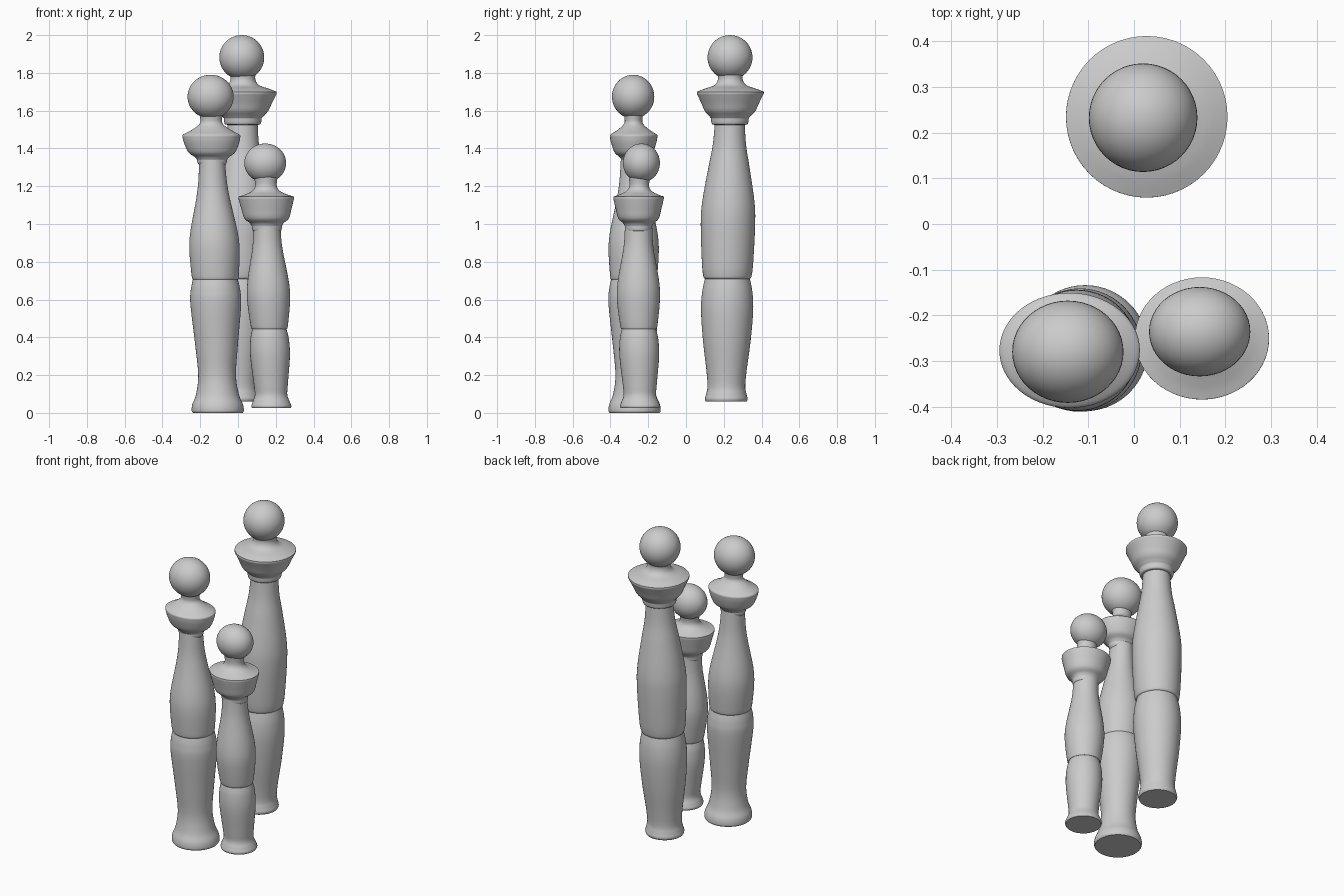
import bpy
import bmesh
from math import sin, cos, pi, radians
from mathutils import Vector

cube = bpy.data.objects.get("Cube")
if cube:
    bpy.data.objects.remove(cube)

SEGMENTS = 56

grey = bpy.data.materials.new("plain grey")
grey.use_nodes = True
colour = (0.6, 0.6, 0.6, 1)
grey.diffuse_color = colour
grey.node_tree.nodes["Principled BSDF"].inputs["Base Color"].default_value = colour


def spline(points, steps=6):
    """Smooth curve through the profile points (z, radius)."""
    pts = [Vector(p) for p in points]
    pts = [pts[0]] + pts + [pts[-1]]
    out = []
    for a, b, c, d in zip(pts, pts[1:], pts[2:], pts[3:]):
        for i in range(steps):
            t = i / steps
            out.append(b + (c - a) * t / 2
                       + (a - b * 2.5 + c * 2 - d / 2) * t * t
                       + (b * 3 - a - c * 3 + d) * t * t * t / 2)
    return out + [pts[-1]]


def centre_at(path, z):
    """Centre of a slightly leaning figure at height z; path holds (z, x, y)."""
    for (za, xa, ya), (zb, xb, yb) in zip(path, path[1:]):
        if z <= zb:
            t = max(0, (z - za) / (zb - za))
            return xa + (xb - xa) * t, ya + (yb - ya) * t
    return path[-1][1:]


def finish(obj):
    obj.data.materials.append(grey)
    bpy.ops.object.select_all(action='DESELECT')
    obj.select_set(True)
    bpy.context.view_layer.objects.active = obj
    bpy.ops.object.shade_smooth_by_angle(angle=radians(40))


def turned(name, runs, path, squash=1):
    """Lathe smooth profile runs, with a sharp edge where two runs meet."""
    profile = []
    for run in runs:
        curve = spline(run)
        profile += curve[1:] if profile else curve
    bm = bmesh.new()
    rings = []
    for z, r in profile:
        x, y = centre_at(path, z)
        rings.append([bm.verts.new((x + r * cos(2 * pi * i / SEGMENTS),
                                    y + r * squash * sin(2 * pi * i / SEGMENTS), z))
                      for i in range(SEGMENTS)])
    for low, high in zip(rings, rings[1:]):
        for i in range(SEGMENTS):
            j = (i + 1) % SEGMENTS
            bm.faces.new((low[i], low[j], high[j], high[i]))
    bm.faces.new(rings[0][::-1])
    bm.faces.new(rings[-1])
    mesh = bpy.data.meshes.new(name)
    bm.to_mesh(mesh)
    bm.free()
    obj = bpy.data.objects.new(name, mesh)
    bpy.context.collection.objects.link(obj)
    finish(obj)


def figure(name, path, leg, body, collar, squash, head, size):
    turned(name + "_lower_body", leg, path)
    turned(name + "_upper_body", body, path)
    turned(name + "_collar", collar, path, squash)
    bpy.ops.mesh.primitive_uv_sphere_add(segments=48, ring_count=24, radius=1, location=head)
    ball = bpy.context.object
    ball.name = name + "_head"
    ball.scale = size
    finish(ball)


# Tall figure at the back
figure("tall",
       path=[(0.06, 0.0, 0.213), (1, 0.015, 0.222), (1.7, 0.028, 0.235), (2, 0.02, 0.233)],
       leg=[[(0.06, 0.108), (0.075, 0.113), (0.1, 0.107), (0.14, 0.1), (0.22, 0.106),
             (0.38, 0.126), (0.54, 0.138), (0.64, 0.133), (0.71, 0.119)]],
       body=[[(0.71, 0.119), (0.725, 0.128), (0.8, 0.136), (1, 0.144), (1.12, 0.138),
              (1.3, 0.109), (1.42, 0.088), (1.55, 0.078)]],
       collar=[[(1.525, 0.076), (1.53, 0.095), (1.56, 0.1)],
               [(1.56, 0.1), (1.575, 0.113), (1.6, 0.135), (1.64, 0.153), (1.69, 0.177)],
               [(1.69, 0.177), (1.7, 0.177)],
               [(1.7, 0.177), (1.715, 0.14), (1.735, 0.085), (1.77, 0.065), (1.82, 0.075)]],
       squash=1, head=(0.02, 0.233, 1.882), size=(0.119, 0.119, 0.118))

# Middle figure at the front right
figure("middle",
       path=[(0, -0.107, -0.272), (0.7, -0.12, -0.277), (1.46, -0.141, -0.277), (1.8, -0.145, -0.28)],
       leg=[[(0, 0.132), (0.012, 0.138), (0.045, 0.134), (0.1, 0.113), (0.2, 0.1),
             (0.35, 0.112), (0.57, 0.134), (0.65, 0.131), (0.705, 0.119)]],
       body=[[(0.705, 0.119), (0.73, 0.125), (0.86, 0.133), (0.96, 0.125),
              (1.12, 0.092), (1.22, 0.076), (1.34, 0.068)]],
       collar=[[(1.31, 0.068), (1.325, 0.077), (1.34, 0.079)],
               [(1.34, 0.079), (1.355, 0.092), (1.38, 0.124), (1.43, 0.146), (1.465, 0.154)],
               [(1.465, 0.154), (1.475, 0.147), (1.5, 0.1), (1.53, 0.062), (1.56, 0.058),
                (1.61, 0.072)]],
       squash=0.82, head=(-0.145, -0.28, 1.674), size=(0.122, 0.112, 0.116))

# Small figure at the front left
figure("small",
       path=[(0.025, 0.177, -0.243), (0.6, 0.162, -0.252), (1.14, 0.149, -0.251), (1.43, 0.144, -0.236)],
       leg=[[(0.025, 0.102), (0.037, 0.106), (0.06, 0.098), (0.095, 0.086), (0.15, 0.09),
             (0.3, 0.105), (0.39, 0.102), (0.445, 0.09)]],
       body=[[(0.445, 0.09), (0.46, 0.098), (0.6, 0.114), (0.7, 0.109), (0.85, 0.083),
              (0.92, 0.075), (1, 0.072)]],
       collar=[[(0.962, 0.07), (0.968, 0.077), (0.99, 0.08)],
               [(0.99, 0.08), (1.005, 0.09), (1.03, 0.118), (1.08, 0.133), (1.135, 0.147)],
               [(1.135, 0.147), (1.145, 0.147)],
               [(1.145, 0.147), (1.155, 0.115), (1.175, 0.073), (1.205, 0.057), (1.26, 0.065)]],
       squash=0.91, head=(0.144, -0.236, 1.323), size=(0.111, 0.098, 0.103))
